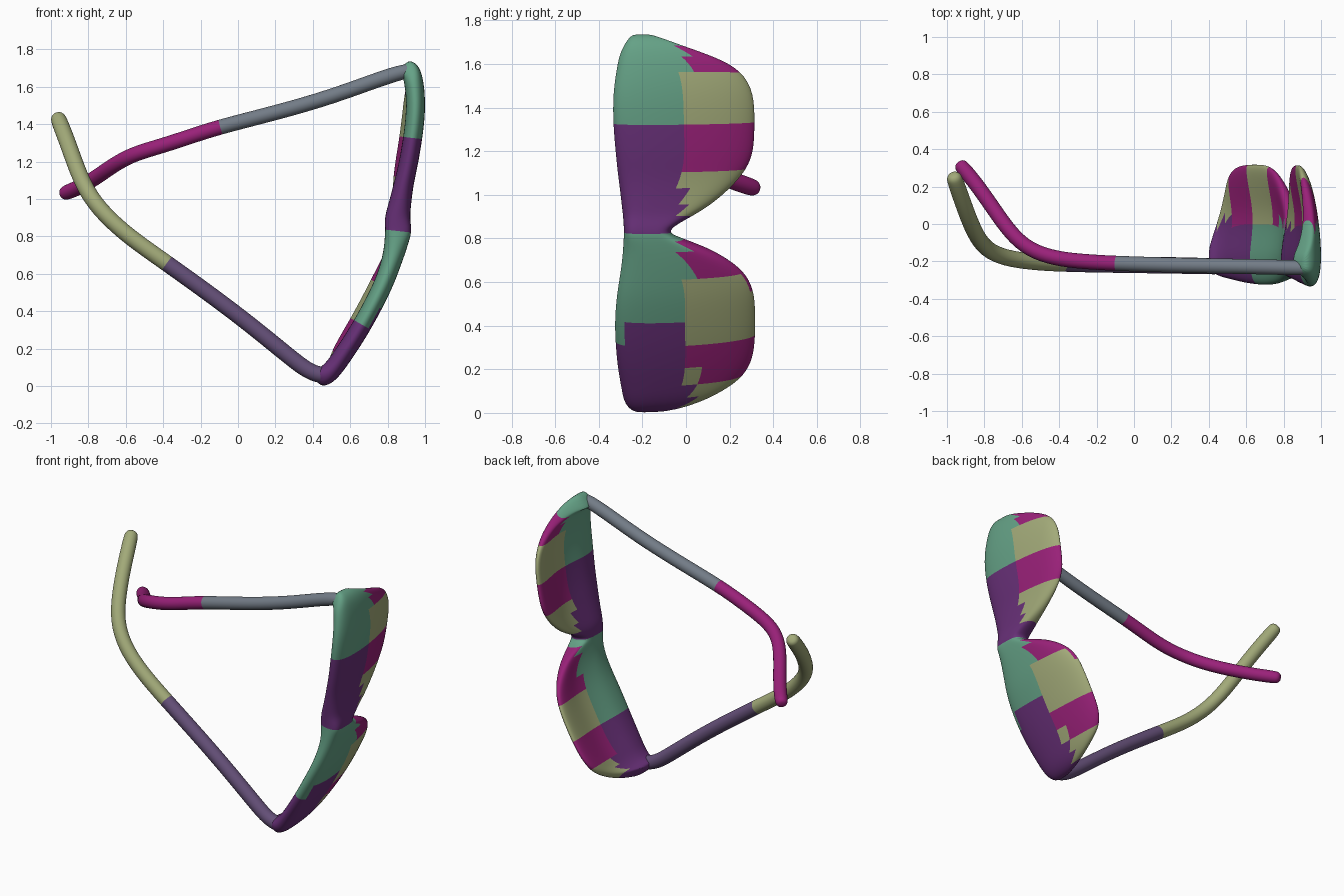
import bpy, bmesh, math
from mathutils import Vector

if "Cube" in bpy.data.objects:
    bpy.data.objects.remove(bpy.data.objects["Cube"])

COLORS = {
    "green": (0.13, 0.36, 0.24, 1), "purple": (0.14, 0.03, 0.19, 1),
    "magenta": (0.32, 0.015, 0.19, 1), "khaki": (0.36, 0.40, 0.19, 1),
    "slate": (0.17, 0.20, 0.24, 1), "violet": (0.13, 0.08, 0.19, 1),
}
MATS = {}
for key, col in COLORS.items():
    MATS[key] = bpy.data.materials.new(key)
    MATS[key].diffuse_color = col


def loft(name, rings, pick):
    """Skin closed rings, cap the ends, smooth, then colour faces by position."""
    bm = bmesh.new()
    rows = [[bm.verts.new(p) for p in r] for r in rings]
    n = len(rows[0])
    for a, b in zip(rows, rows[1:]):
        for i in range(n):
            j = (i + 1) % n
            bm.faces.new((a[i], a[j], b[j], b[i]))
    bm.faces.new(rows[0])
    bm.faces.new(rows[-1])
    bmesh.ops.recalc_face_normals(bm, faces=bm.faces)
    me = bpy.data.meshes.new(name)
    keys = list(MATS)
    for k in keys:
        me.materials.append(MATS[k])
    for f in bm.faces:
        f.smooth = True
        f.material_index = keys.index(pick(f.calc_center_median()))
    bm.to_mesh(me)
    bm.free()
    ob = bpy.data.objects.new(name, me)
    bpy.context.collection.objects.link(ob)
    mod = ob.modifiers.new("smooth", "SUBSURF")
    mod.levels = mod.render_levels = 2
    return ob


# Wraparound front: outer x, z, brow edge y, cheek edge y
ROWS = [
    (.435, -.008, -.25, -.14), (.50, .01, -.285, .05), (.55, .06, -.295, .19),
    (.59, .115, -.305, .27), (.645, .195, -.318, .312), (.71, .30, -.327, .321),
    (.77, .41, -.33, .321), (.825, .52, -.32, .315), (.86, .61, -.305, .27),
    (.885, .68, -.295, .19), (.903, .735, -.29, .10), (.918, .785, -.287, -.02),
    (.926, .82, -.285, -.085), (.925, .86, -.287, -.045), (.92, .90, -.29, .03),
    (.924, .95, -.297, .12), (.933, 1.03, -.307, .22), (.945, 1.10, -.317, .28),
    (.963, 1.18, -.325, .315), (.987, 1.32, -.338, .318), (1.003, 1.46, -.338, .316),
    (1.0, 1.57, -.322, .26), (.99, 1.64, -.31, .15), (.976, 1.69, -.295, .02),
    (.95, 1.728, -.275, -.10), (.905, 1.745, -.25, -.17),
]
N = 12


def front_ring(k):
    x, z, y0, y1 = ROWS[k]
    a, b = ROWS[max(k - 2, 0)], ROWS[min(k + 2, len(ROWS) - 1)]
    t = Vector((b[0] - a[0], b[1] - a[1])).normalized()
    inward = Vector((-t.y, t.x))
    ring = []
    for i in range(2 * N):
        s = i if i <= N else 2 * N - i
        side = -1 if i <= N else 1
        u = 0.5 - 0.5 * math.cos(math.pi * s / N)
        y = y0 + (y1 - y0) * u
        e = math.sqrt(max(0, 1 - abs(2 * u - 1) ** 6))
        blend = min(max((y + .16) / .2, 0), 1)
        thick = .105 - .04 * blend + .035 * math.exp(-((z - .84) / .15) ** 2)
        d = .075 * (max(y + .2, 0) / .5) ** 2 + thick / 2 * (1 + side * e)
        ring.append((x + inward.x * d, y, z + inward.y * d))
    return ring


def front_color(c):
    z = c.z if c.z < .84 else c.z - .92
    if c.y < 0:
        return "purple" if z < .36 else "green"
    if z < .17 or .36 < z < .6:
        return "khaki"
    return "magenta"


loft("lens_frame", [front_ring(k) for k in range(len(ROWS))], front_color)


# Temple arms: tubes swept along a few path points, with rounded ends
def temple(name, pts, pick, r=.042, sides=12):
    P = [Vector(p) for p in pts]
    d0, d1 = (P[0] - P[1]).normalized(), (P[-1] - P[-2]).normalized()
    stations = [(P[0] + d0 * r * .7, .5)] + [(p, 1) for p in P]
    stations += [(P[-1] + d1 * r * .6, .85), (P[-1] + d1 * r * .95, .45)]
    rings = []
    for i, (p, s) in enumerate(stations):
        a = stations[max(i - 1, 0)][0]
        b = stations[min(i + 1, len(stations) - 1)][0]
        t = (b - a).normalized()
        n1 = t.cross(Vector((.5, .5, -.7) if name == "lower_temple" else (0, .3, 1))).normalized()
        n2 = t.cross(n1)
        rings.append([p + (n1 * math.cos(q) + n2 * math.sin(q)) * r * s
                      for q in (2 * math.pi * j / sides for j in range(sides))])
    loft(name, rings, pick)


temple("upper_temple", [
    (.92, -.235, 1.688), (.80, -.232, 1.658), (.5, -.225, 1.545), (.2, -.22, 1.46),
    (-.12, -.21, 1.38), (-.28, -.20, 1.325), (-.42, -.185, 1.28),
    (-.56, -.14, 1.24), (-.66, -.05, 1.185), (-.75, .08, 1.12),
    (-.84, .21, 1.065), (-.915, .30, 1.035)],
    lambda c: "slate" if c.x > -.14 else "magenta")

temple("lower_temple", [
    (.475, -.225, .055), (.42, -.225, .062), (.36, -.225, .09), (.27, -.222, .16),
    (.1, -.22, .30), (-.1, -.217, .455), (-.4, -.212, .67), (-.58, -.20, .795),
    (-.72, -.175, .92), (-.81, -.12, 1.04), (-.865, -.02, 1.17), (-.91, .10, 1.30),
    (-.957, .235, 1.42)],
    lambda c: "violet" if c.x > -.41 else "khaki", r=.046)

for m in bpy.data.materials:
    if m.users and not m.is_grease_pencil:
        m.use_nodes = True
        m.node_tree.nodes["Principled BSDF"].inputs["Base Color"].default_value = m.diffuse_color
